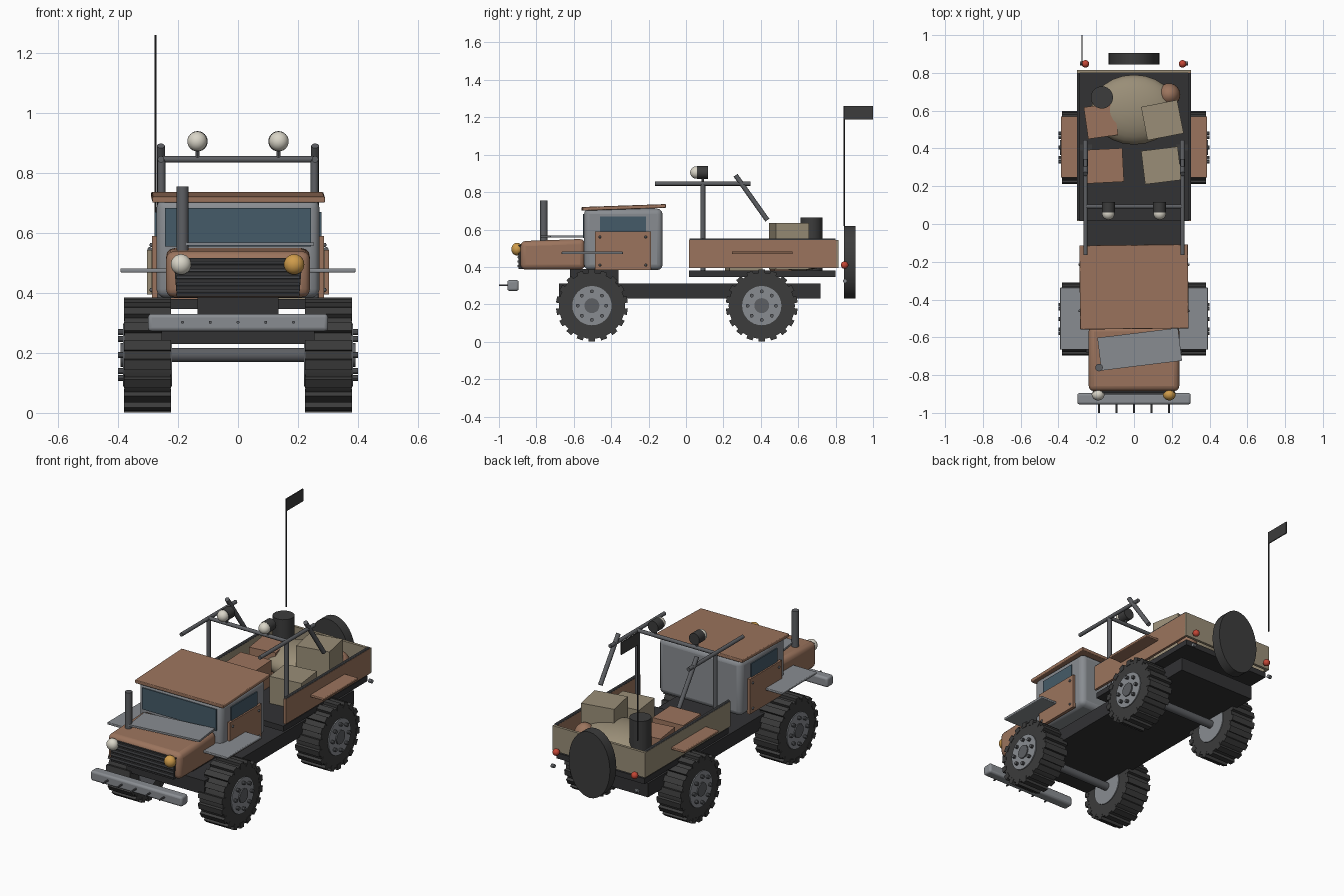
import bpy, bmesh, math
from math import radians, pi, cos, sin
from mathutils import Matrix, Vector, Euler

cube = bpy.data.objects.get("Cube")
if cube:
    bpy.data.objects.remove(cube)


def material(name, r, g, b):
    m = bpy.data.materials.new(name)
    m.use_nodes = True
    m.diffuse_color = (r, g, b, 1)
    m.node_tree.nodes["Principled BSDF"].inputs["Base Color"].default_value = (r, g, b, 1)
    return m


rust = material("rust_brown", .33, .175, .11)
canvas = material("canvas_beige", .32, .27, .185)
metal = material("panel_grey", .25, .265, .285)
steel = material("pipe_steel", .11, .115, .125)
rubber = material("tyre_black", .045, .045, .045)
frame = material("frame_black", .032, .032, .034)
glass = material("window_blue", .06, .105, .14)
amber = material("amber_lamp", .62, .33, .07)
red = material("red_lamp", .55, .06, .035)
lamp = material("lamp_white", .70, .67, .58)
round_parts = []


def finish(name, bm, mat, smooth=False, bevel=0):
    me = bpy.data.meshes.new(name)
    bm.to_mesh(me)
    bm.free()
    me.materials.append(mat)
    ob = bpy.data.objects.new(name, me)
    bpy.context.collection.objects.link(ob)
    if bevel:
        mod = ob.modifiers.new("Bevel", "BEVEL")
        mod.width, mod.segments = bevel, 3
    if smooth:
        round_parts.append(ob)
    return ob


def add_cube(bm, loc, size, rot=Matrix()):
    m = Matrix.Translation(loc) @ rot @ Matrix.Diagonal((*size, 1))
    return bmesh.ops.create_cube(bm, size=1, matrix=m)["verts"]


def add_rod(bm, a, b, r, sides=16):
    a, b = Vector(a), Vector(b)
    d = b - a
    m = Matrix.Translation((a + b) / 2) @ d.to_track_quat("Z", "Y").to_matrix().to_4x4()
    bmesh.ops.create_cone(bm, cap_ends=True, segments=sides, radius1=r, radius2=r,
                          depth=d.length, matrix=m)


def box(name, xs, ys, zs, mat, bevel=0):
    """Box from its extents on each axis."""
    bm = bmesh.new()
    spans = (xs, ys, zs)
    add_cube(bm, [sum(s) / 2 for s in spans], [s[1] - s[0] for s in spans])
    return finish(name, bm, mat, bevel > 0, bevel)


def turned_box(name, loc, size, angles, mat, bevel=0):
    bm = bmesh.new()
    rot = Euler([radians(a) for a in angles]).to_matrix().to_4x4()
    add_cube(bm, loc, size, rot)
    return finish(name, bm, mat, bevel > 0, bevel)


def rod(name, a, b, r, mat, sides=16):
    bm = bmesh.new()
    add_rod(bm, a, b, r, sides)
    return finish(name, bm, mat, True)


def ball(name, loc, radii, mat):
    bm = bmesh.new()
    m = Matrix.Translation(loc) @ Matrix.Diagonal((*radii, 1))
    bmesh.ops.create_uvsphere(bm, u_segments=24, v_segments=14, radius=1, matrix=m)
    return finish(name, bm, mat, True)


def wheel(name, s, y):
    """Chunky tyre with cross bars, rim, hub and a ring of bolts."""
    z, tread_count, bolt_count = .193, 18, 8
    bm = bmesh.new()
    add_rod(bm, (s * .225, y, z), (s * .378, y, z), .177, 36)
    for i in range(tread_count):
        a = 2 * pi * i / tread_count
        rot = Matrix.Rotation(a, 4, "X")
        loc = Vector((s * .302, y, z)) + rot @ Vector((0, 0, .176))
        add_cube(bm, loc, (.157, .034, .032), rot)
    finish(name + "_tyre", bm, rubber, True)
    rod(name + "_rim", (s * .22, y, z), (s * .384, y, z), .105, metal, 32)
    rod(name + "_hub", (s * .3, y, z), (s * .391, y, z), .04, steel, 20)
    bm = bmesh.new()
    for i in range(bolt_count):
        a = 2 * pi * i / bolt_count
        p = (y + .076 * cos(a), z + .076 * sin(a))
        add_rod(bm, (s * .38, *p), (s * .4, *p), .01, 10)
    finish(name + "_bolts", bm, steel, True)


# Chassis and running gear
box("chassis", (-.255, .255), (-.68, .72), (.23, .312), frame)
box("engine_block", (-.135, .135), (-.62, -.36), (.3, .39), frame)
for axle, y in (("front", -.503), ("rear", .405)):
    rod(axle + "_axle", (-.25, y, .193), (.25, y, .193), .024, steel)
    for side, s in (("left", 1), ("right", -1)):
        wheel(f"{axle}_{side}_wheel", s, y)

# Bumper with protruding studs
box("bumper", (-.3, .3), (-.955, -.895), (.272, .33), metal, .012)
for i in range(5):
    x = (i - 2) * .0925
    rod("bumper_stud", (x, -.94, .302), (x, -1, .302), .005, steel, 8)

# Hood, grille and headlights
hood = box("hood", (-.24, .24), (-.885, -.54), (.385, .55), rust, .028)
for v in hood.data.vertices:
    if v.co.y < -.8 and v.co.z > .5:
        v.co.z -= .012
bm = bmesh.new()
for v in add_cube(bm, (0, -.88, .452), (.43, .03, .128)):
    if v.co.z < .45:
        v.co.x *= .95
finish("grille", bm, frame)
for i in range(5):
    z = .405 + i * .0235
    rod("grille_bar", (-.205, -.896, z), (.205, -.896, z), .006, steel, 10)
ball("right_headlight", (-.19, -.903, .495), (.034, .031, .034), lamp)
ball("left_headlight", (.187, -.903, .495), (.034, .031, .034), amber)
turned_box("hood_patch", (.03, -.663, .563), (.43, .175, .011), (0, 0, 7), metal)
rod("exhaust_stack", (-.185, -.76, .5), (-.185, -.76, .755), .02, steel)

# Cab, windows, doors and roof
box("cab", (-.272, .272), (-.545, -.125), (.383, .712), metal, .03)
box("windshield", (-.243, .243), (-.551, -.543), (.555, .682), glass)
roof = turned_box("roof", (0, -.333, .718), (.575, .445, .02), (2, 0, .6), rust, .004)
for side, s in (("left", 1), ("right", -1)):
    box(side + "_window", sorted((s * .27, s * .278)), (-.46, -.215), (.575, .67), glass)
    box(side + "_door", sorted((s * .268, s * .287)), (-.487, -.188), (.383, .59), rust)
    for y in (-.46, -.215):
        for z in (.41, .56):
            ball("door_rivet", (s * .288, y, z), (.007, .007, .007), steel)

    # Fenders
    box(side + "_front_fender", sorted((s * .235, s * .392)), (-.665, -.337),
        (.468, .482), metal, .004)
    box(side + "_rear_fender", sorted((s * .295, s * .387)), (.245, .57),
        (.468, .482), rust, .004)

    # Bed sides with capping rail
    box(side + "_bed_wall", sorted((s * .288, s * .303)), (.015, .805), (.395, .543),
        rust if s > 0 else canvas)
    rod(side + "_bed_rail", (s * .294, .02, .545), (s * .294, .8, .545), .008, steel, 10)

    # Roll cage and spotlights
    rod(side + "_cage_post", (s * .255, .09, .38), (s * .255, .09, .845), .013, steel)
    rod(side + "_cage_rail", (s * .257, -.165, .845), (s * .257, .345, .845), .011, steel)
    rod(side + "_cage_brace", (s * .257, .265, .89), (s * .257, .435, .65), .013, steel)
    rod(side + "_spotlight_can", (s * .135, .06, .905), (s * .135, .117, .905), .034, rubber, 24)
    rod(side + "_spotlight_stem", (s * .135, .09, .845), (s * .135, .09, .9), .007, steel, 8)
    ball(side + "_spotlight_lens", (s * .136, .055, .905), (.033, .033, .033), lamp)

    # Tail lights
    ball(side + "_tail_light", (s * .257, .848, .41), (.02, .02, .02), red)
    rod(side + "_tail_stud", (s * .265, .85, .325), (s * .285, .85, .325), .011, metal, 10)

rod("cage_crossbar", (-.26, .093, .845), (.26, .093, .845), .011, steel)

# Bed floor and tailgate
box("bed_floor", (-.288, .288), (.015, .8), (.347, .38), frame)
box("tailgate", (-.303, .303), (.8, .816), (.395, .543), canvas)

# Cargo
ball("cargo_bundle", (0, .605, .468), (.227, .185, .088), canvas)
ball("cargo_sack", (.185, .685, .465), (.06, .06, .075), rust)
turned_box("top_crate", (.15, .55, .51), (.195, .18, .25), (0, 0, 11), canvas)
turned_box("side_crate", (-.175, .545, .46), (.16, .17, .16), (0, 0, 8), rust)
turned_box("right_front_crate", (-.155, .308, .455), (.195, .178, .15), (0, 0, 3), rust)
turned_box("left_front_crate", (.145, .31, .46), (.195, .178, .16), (0, 0, 7), canvas)
rod("barrel", (-.17, .67, .38), (-.17, .67, .665), .059, rubber, 24)

# Spare tyre, oval from behind
spare = rod("spare_tyre", (0, .845, 0), (0, .905, 0), .135, rubber, 32)
for v in spare.data.vertices:
    v.co.z = v.co.z * .195 / .135 + .425

# Antenna and flag
rod("antenna", (-.275, .845, .62), (-.275, .845, 1.26), .004, frame, 8)
box("flag", (-.278, -.272), (.845, 1), (1.187, 1.26), rubber)

# Smooth curved surfaces, keeping hard edges
bpy.ops.object.select_all(action="DESELECT")
for ob in round_parts:
    ob.select_set(True)
bpy.context.view_layer.objects.active = round_parts[0]
bpy.ops.object.shade_smooth_by_angle(angle=radians(35))
